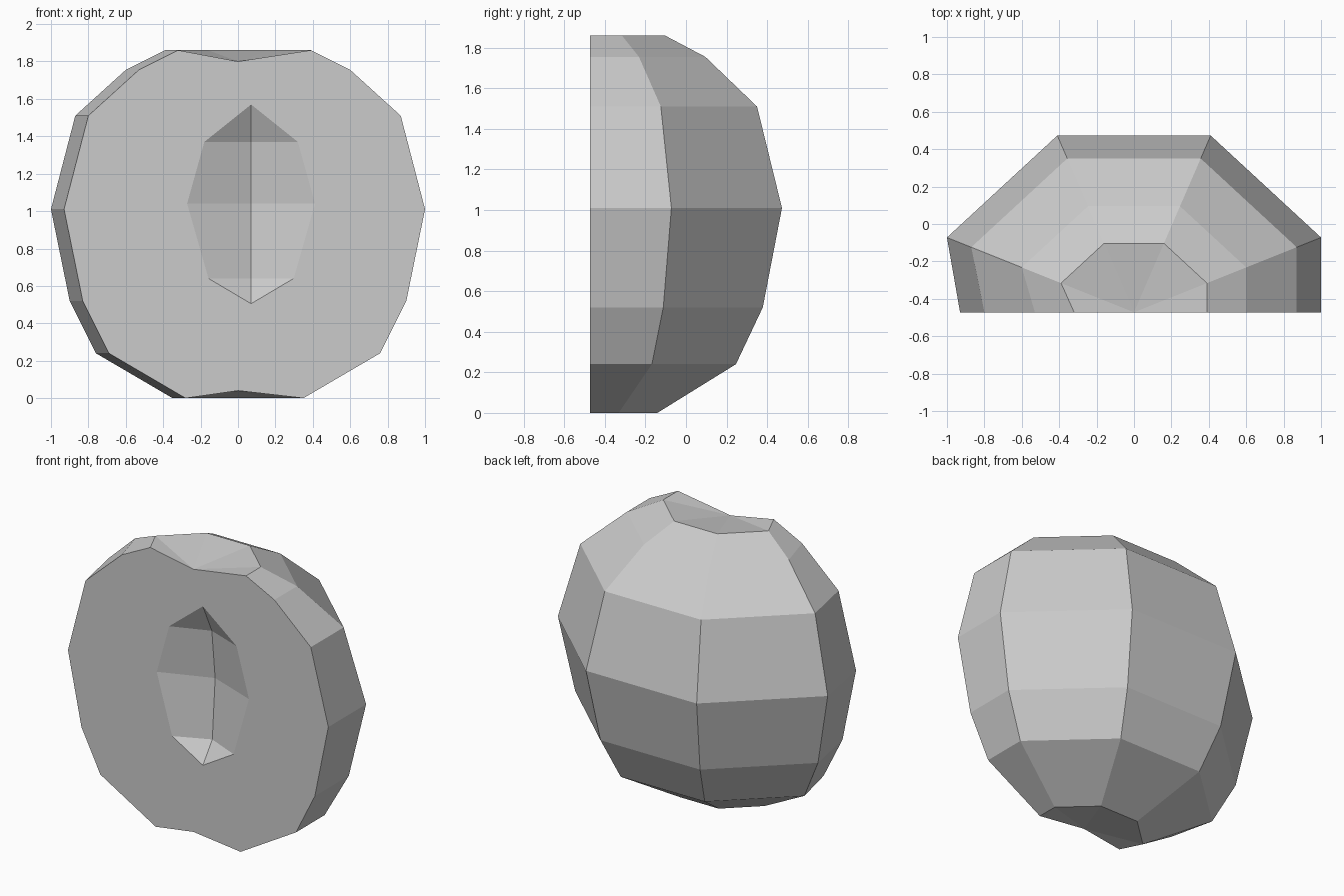
import bpy, bmesh
from mathutils import Vector

if "Cube" in bpy.data.objects:
    bpy.data.objects.remove(bpy.data.objects["Cube"])

CUT = -0.472      # y of the flat cut face
PIT_X = 0.07      # centre line of the stone hollow

# (radius, height) of the fruit's outline, top to bottom
PROFILE = [(0.39, 1.86), (0.60, 1.755), (0.87, 1.51), (1.0, 1.01),
           (0.90, 0.52), (0.76, 0.24), (0.35, 0.0)]
# (half width, depth, height) of the stone hollow, top to bottom
HOLLOW = [(0.25, 0.095, 1.37), (0.342, 0.13, 1.04), (0.228, 0.10, 0.64)]

bm = bmesh.new()


def vert(x, y, z):
    return bm.verts.new((x, y, z))


def skin(rows):
    """Quads between neighbouring rows of vertices."""
    for a, b in zip(rows, rows[1:]):
        for i in range(len(a) - 1):
            bm.faces.new((a[i], a[i + 1], b[i + 1], b[i]))


def fan(tip, row):
    for a, b in zip(row, row[1:]):
        bm.faces.new((tip, a, b))


# Faceted outer skin: each ring is the same half outline scaled to its radius
rings = []
for s, z in PROFILE:
    side, back = CUT + 0.40 * s, CUT + 0.945 * s
    rings.append([vert(0.07 - s, CUT, z), vert(-s, side, z),
                  vert(-0.41 * s, back, z), vert(0.41 * s, back, z),
                  vert(s, side, z), vert(s, CUT, z)])
skin(rings)

# Dimples at stem and base
fan(vert(0, CUT, 1.80), rings[0])
fan(vert(0, CUT, 0.04), rings[-1])

# Stone hollow sunk into the cut face
rows = [[vert(PIT_X - w, CUT, z), vert(PIT_X, CUT + d, z), vert(PIT_X + w, CUT, z)]
        for w, d, z in HOLLOW]
skin(rows)
fan(vert(PIT_X, CUT, 1.57), rows[0])
fan(vert(PIT_X, CUT, 0.505), rows[-1])

# Flat cut face between the outline and the hollow
rim = [e for e in bm.edges if e.is_boundary]
bmesh.ops.triangle_fill(bm, edges=rim, use_beauty=True, normal=Vector((0, -1, 0)))
bmesh.ops.recalc_face_normals(bm, faces=bm.faces)

mesh = bpy.data.meshes.new("halved_fruit")
bm.to_mesh(mesh)
bm.free()
bpy.context.collection.objects.link(bpy.data.objects.new("halved_fruit", mesh))
